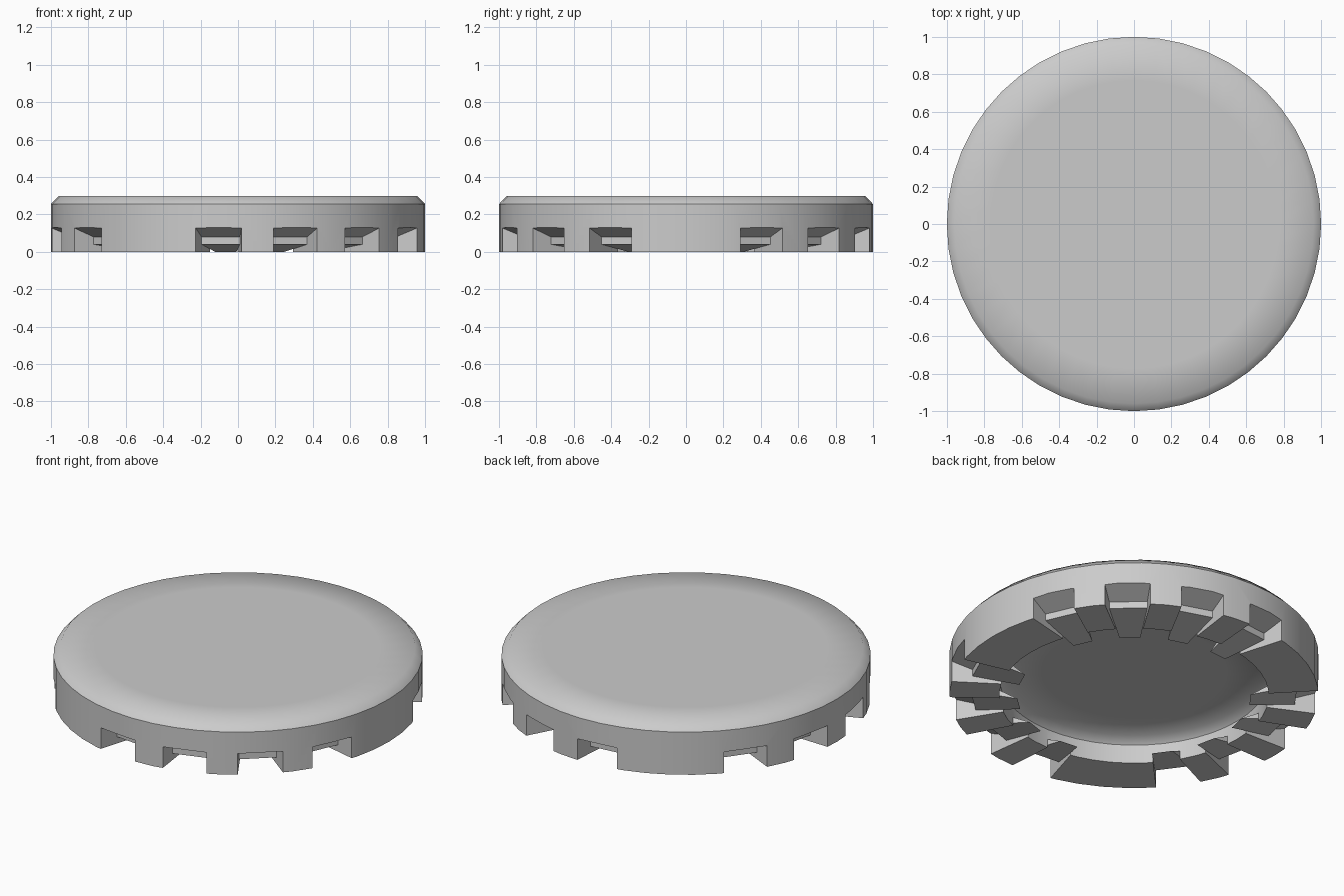
import bpy, bmesh
from math import radians, pi
from mathutils import Matrix, Vector

if "Cube" in bpy.data.objects:
    bpy.data.objects.remove(bpy.data.objects["Cube"])

SEGMENTS = 48
# Fifteen evenly spaced positions, every fifth one left solid
SLOT_ANGLES = [radians(-6 + 24 * i - 90) for i in range(15) if i % 5 != 4]

grey = bpy.data.materials.new("light_grey")
grey.use_nodes = True
colour = (0.6, 0.6, 0.6, 1)
grey.diffuse_color = colour
grey.node_tree.nodes["Principled BSDF"].inputs["Base Color"].default_value = colour


def make_object(name, bm):
    bmesh.ops.recalc_face_normals(bm, faces=bm.faces)
    mesh = bpy.data.meshes.new(name)
    bm.to_mesh(mesh)
    bm.free()
    mesh.materials.append(grey)
    obj = bpy.data.objects.new(name, mesh)
    bpy.context.collection.objects.link(obj)
    return obj


def half_width(r):
    return 0.125 - 0.184 * (1 - r)


def tapered_blocks(name, profile):
    """Extrude a radius/height profile into a tapered block at every slot."""
    bm = bmesh.new()
    for angle in SLOT_ANGLES:
        turn = Matrix.Rotation(angle, 3, 'Z')
        a, b = [[bm.verts.new(turn @ Vector((r, s * half_width(r), z)))
                 for r, z in profile] for s in (-1, 1)]
        bm.faces.new(a)
        bm.faces.new(b[::-1])
        for i in range(len(profile)):
            j = (i + 1) % len(profile)
            bm.faces.new((a[j], a[i], b[i], b[j]))
    return make_object(name, bm)


# Cap body: outer shell, bottom rim and hollow underside turned from one profile
profile = [(0.77, 0.297), (0.96, 0.297), (1, 0.255), (1, 0), (0.73, 0),
           (0.73, 0.112), (0.69, 0.15), (0.5, 0.15)]
bm = bmesh.new()
verts = [bm.verts.new((r, 0, z)) for r, z in profile]
edges = [bm.edges.new(pair) for pair in zip(verts, verts[1:])]
bmesh.ops.spin(bm, geom=verts + edges, cent=(0, 0, 0), axis=(0, 0, 1),
               angle=2 * pi, steps=SEGMENTS)
bmesh.ops.remove_doubles(bm, verts=bm.verts, dist=0.0005)
bmesh.ops.holes_fill(bm, edges=[e for e in bm.edges if e.is_boundary], sides=0)
cap = make_object("cap_body", bm)

# Slots: sloped roof, short step, then the sloping underside of each clip
cutter = tapered_blocks("slot_cutter", [(1.1, -0.05), (1.1, 0.172), (0.88, 0.08),
                                        (0.88, 0.04), (0.63, 0), (0.63, -0.05)])
cutter.hide_render = True
cut = cap.modifiers.new("slots", 'BOOLEAN')
cut.operation = 'DIFFERENCE'
cut.solver = 'EXACT'
cut.object = cutter
bpy.context.view_layer.objects.active = cap
bpy.ops.object.modifier_apply(modifier=cut.name)
bpy.data.objects.remove(cutter)

# Smooth shading, soft only at the top and ceiling roundings
bm = bmesh.new()
bm.from_mesh(cap.data)
for f in bm.faces:
    f.smooth = True
for e in bm.edges:
    soft = all(0.14 < v.co.z < 0.16 or v.co.z > 0.29 for v in e.verts)
    e.smooth = soft or e.calc_face_angle(0) < radians(30)
bm.to_mesh(cap.data)
bm.free()

# Clip tips: thin wedges pointing inward from the rim
tapered_blocks("clip_tips", [(0.63, 0), (0.74, 0.0176), (0.74, 0.058)])
